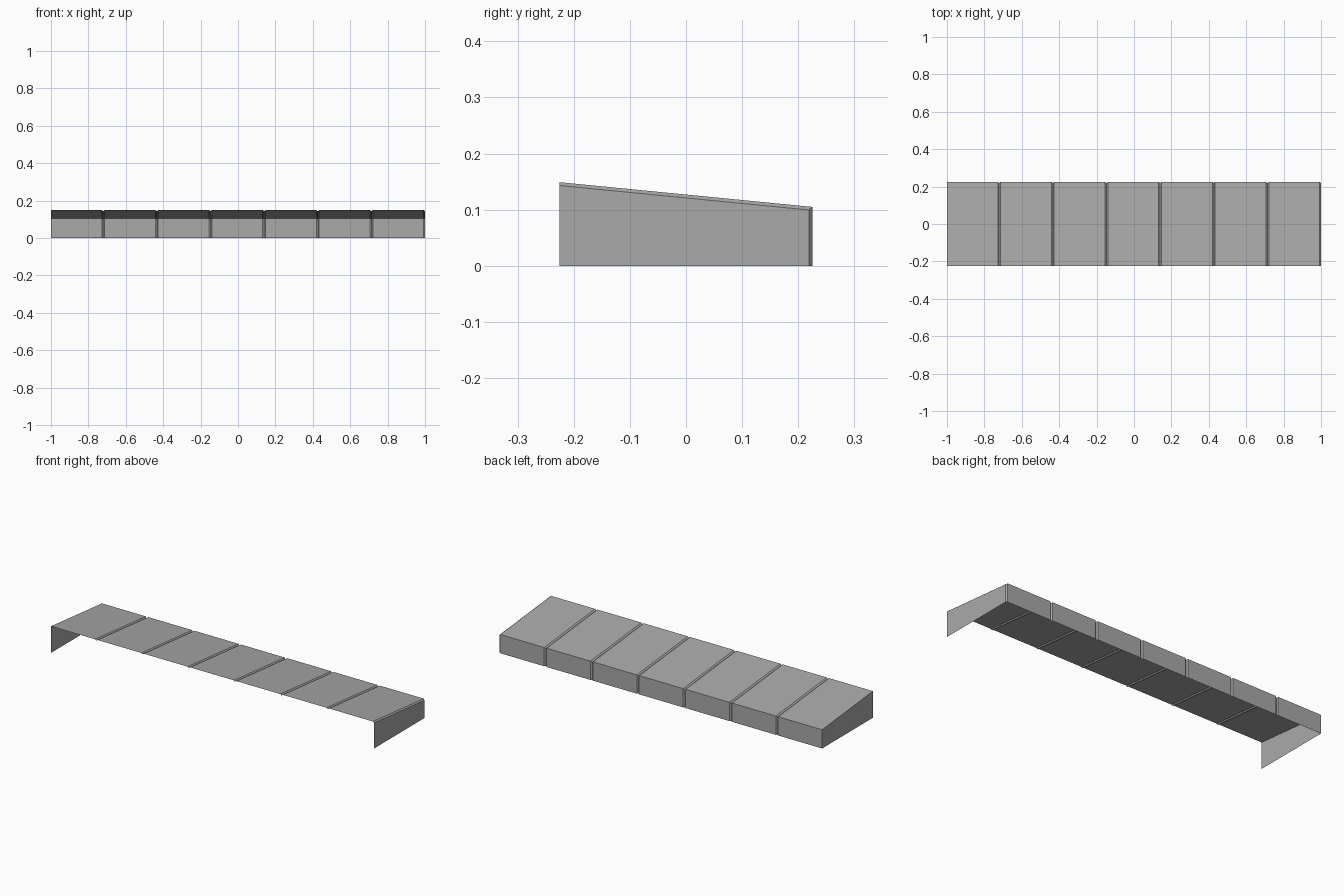
import bpy
import bmesh

cube = bpy.data.objects.get("Cube")
if cube:
    bpy.data.objects.remove(cube, do_unlink=True)

grey = bpy.data.materials.new("plain grey")
grey.use_nodes = True
COLOUR = (0.4, 0.4, 0.4, 1)
grey.diffuse_color = COLOUR
grey.node_tree.nodes["Principled BSDF"].inputs["Base Color"].default_value = COLOUR

PANELS = 7
HALF = 0.0075                       # half the width of a groove
PITCH = (2 + HALF) / PANELS

# Cross-sections (y, z): front lip, back ridge, back foot
OUTER = [(-0.225, 0.149), (0.225, 0.105), (0.225, 0)]
INNER = [(-0.225, 0.143), (0.219, 0.0995), (0.219, 0)]

# Stations along the length: panel start, panel end, groove bottom
stations = [(-1, OUTER)]
for i in range(1, PANELS + 1):
    x = -1 - HALF + i * PITCH
    stations += [(x - HALF, OUTER), (x, INNER)]
    if i < PANELS:
        stations.append((x + HALF, OUTER))


def add_part(name, build):
    bm = bmesh.new()
    build(bm)
    mesh = bpy.data.meshes.new(name)
    bm.to_mesh(mesh)
    bm.free()
    mesh.materials.append(grey)
    obj = bpy.data.objects.new(name, mesh)
    bpy.context.collection.objects.link(obj)


def strip(a, b):
    """Sheet between two profile points, following the grooves."""
    def build(bm):
        rows = [[bm.verts.new((x, *p[k])) for k in (a, b)] for x, p in stations]
        for r, s in zip(rows, rows[1:]):
            bm.faces.new((r[0], r[1], s[1], s[0]))
        bmesh.ops.reverse_faces(bm, faces=bm.faces[:])
    return build


def end_wall(x, profile):
    """Flat end sheet closed down to the ground."""
    def build(bm):
        points = profile + [(profile[0][0], 0)]
        if x > 0:
            points = points[::-1]
        bm.faces.new([bm.verts.new((x, *p)) for p in points])
    return build


# Open shell: sloping top, back wall and two ends
add_part("sloping_top", strip(0, 1))
add_part("back_wall", strip(1, 2))
add_part("right_end_wall", end_wall(-1, OUTER))
add_part("left_end_wall", end_wall(1, INNER))
